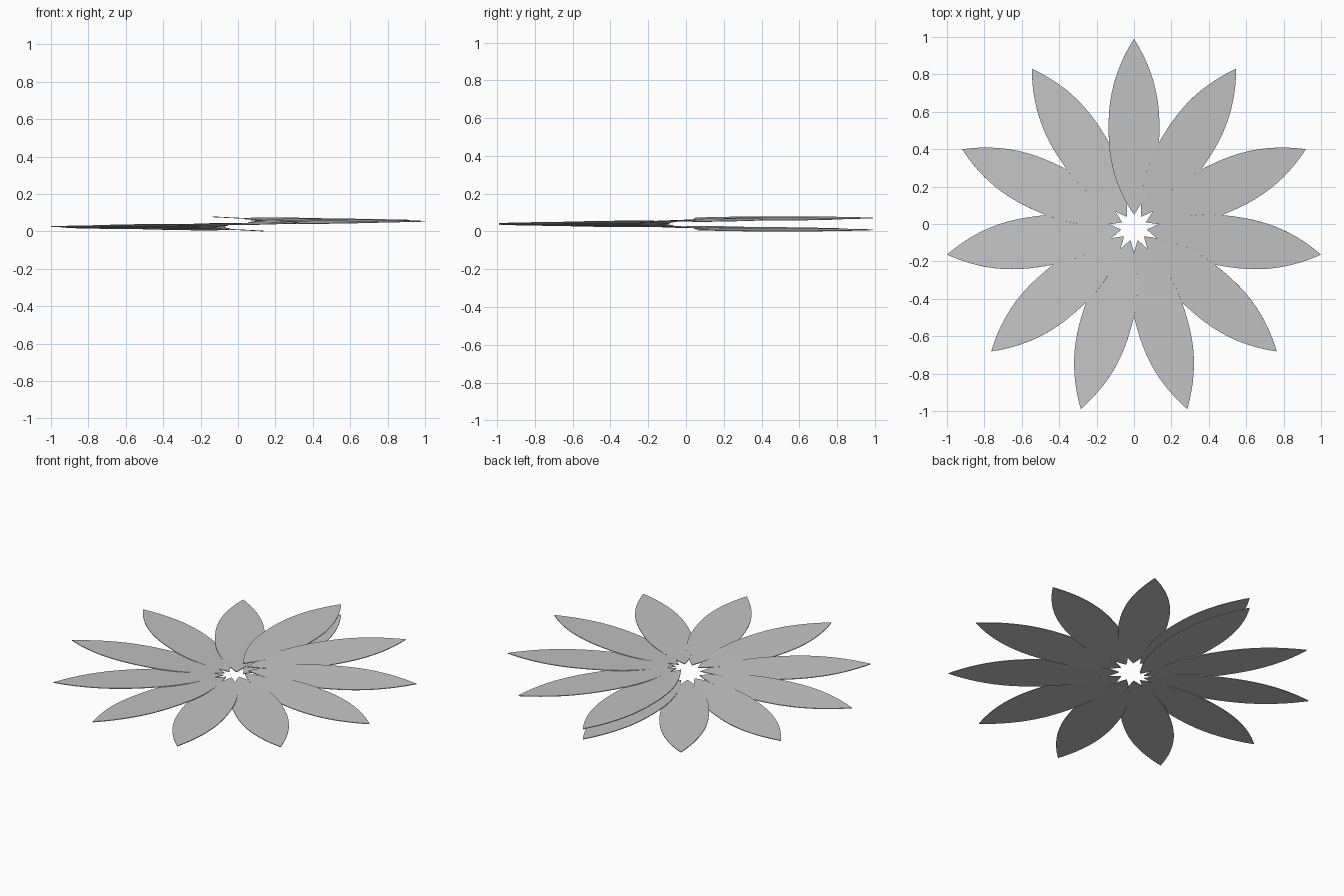
import bpy
import bmesh
import math

cube = bpy.data.objects.get("Cube")
if cube:
    bpy.data.objects.remove(cube, do_unlink=True)

PETALS = 12            # last petal lies directly under the first
STEP = 2 * math.pi / 11
INNER, OUTER = 0.07, 1.01
HALF_WIDTH = 0.136
THICKNESS = 0.004
TILT = 0.05
TOP_Z, BOTTOM_Z = 0.0712, 0.0088
CENTRE_Y = -0.02
SEGMENTS = 32

# Petal colour
grey = bpy.data.materials.new("petal_grey")
grey.use_nodes = True
colour = (0.55, 0.55, 0.55, 1)
grey.diffuse_color = colour
grey.node_tree.nodes["Principled BSDF"].inputs["Base Color"].default_value = colour


def half_width(u):
    """Pointed leaf outline, u from -1 (base) to 1 (tip)."""
    power = 2.4 if u < 0 else 2.2
    return HALF_WIDTH * (1 - abs(u) ** power)


def petal_mesh():
    bm = bmesh.new()
    middle, half = (INNER + OUTER) / 2, (OUTER - INNER) / 2
    base = bm.verts.new((0, INNER, 0))
    tip = bm.verts.new((0, OUTER, 0))
    rows = []
    for i in range(1, SEGMENTS):
        u = -math.cos(math.pi * i / SEGMENTS)
        y, w = middle + half * u, half_width(u)
        rows.append((bm.verts.new((-w, y, 0)), bm.verts.new((w, y, 0))))
    bm.faces.new((base, rows[0][1], rows[0][0]))
    for (a, b), (c, d) in zip(rows, rows[1:]):
        bm.faces.new((a, b, d, c))
    bm.faces.new((rows[-1][0], rows[-1][1], tip))
    mesh = bpy.data.meshes.new("petal")
    bm.to_mesh(mesh)
    bm.free()
    mesh.materials.append(grey)
    return mesh


# Shallow spiral of tilted, overlapping petals
shared = petal_mesh()
for i in range(PETALS):
    petal = bpy.data.objects.new(f"petal_{i + 1}", shared)
    bpy.context.collection.objects.link(petal)
    z = TOP_Z + (BOTTOM_Z - TOP_Z) * i / (PETALS - 1)
    petal.location = (0, CENTRE_Y, z)
    petal.rotation_euler = (0, TILT, -i * STEP)
    solid = petal.modifiers.new("thickness", "SOLIDIFY")
    solid.thickness = THICKNESS
    solid.offset = 0
